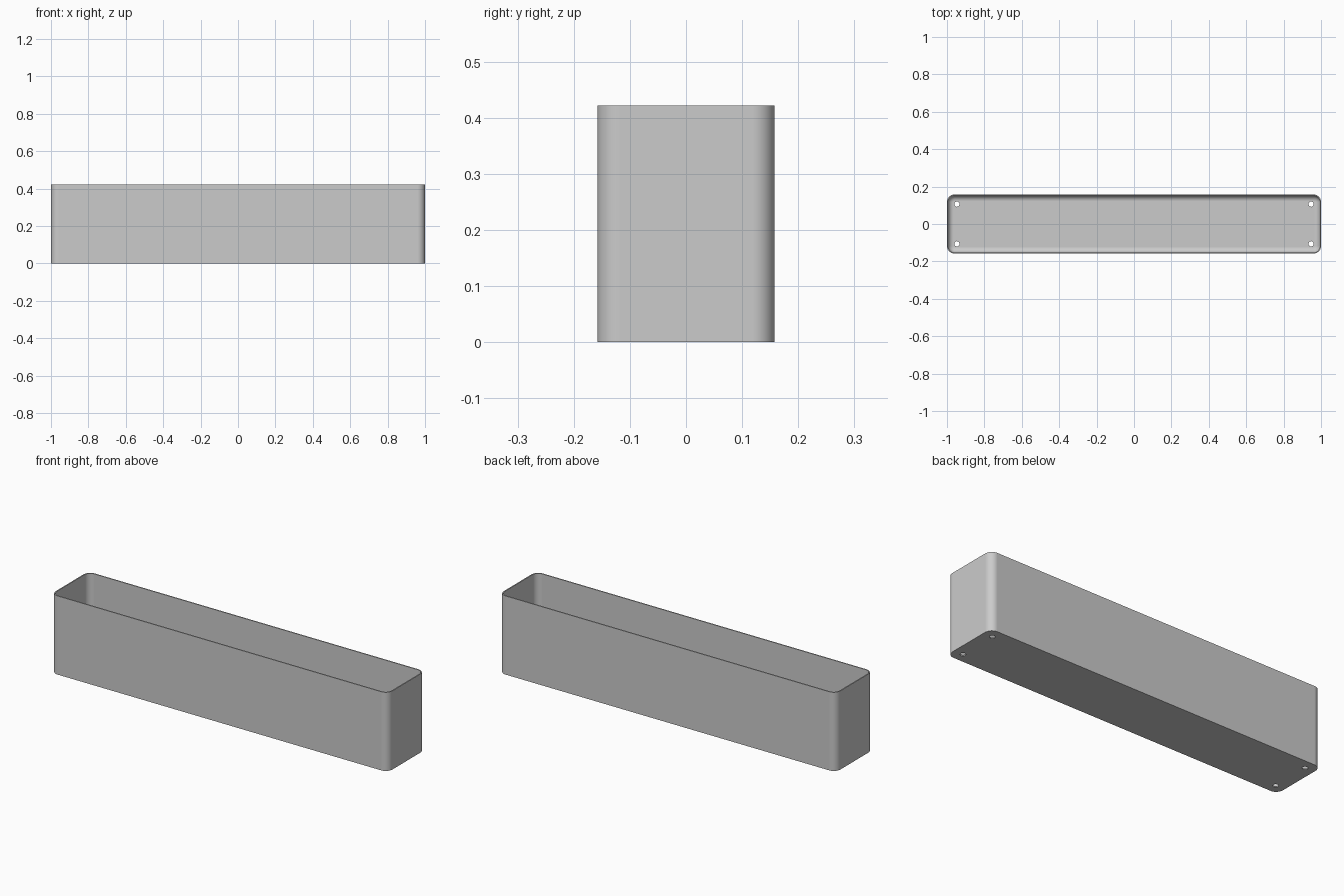
import bpy
import bmesh
from math import cos, sin, pi

cube = bpy.data.objects.get("Cube")
if cube:
    bpy.data.objects.remove(cube, do_unlink=True)

HALF_X, HALF_Y, HEIGHT = 1.0, 0.158, 0.422
CORNER, WALL, FILLET = 0.04, 0.006, 0.03
HOLE_X, HOLE_Y, HOLE_R = 0.947, 0.106, 0.014
CORNER_STEPS, FILLET_STEPS = 10, 8

grey = bpy.data.materials.new("light grey")
grey.use_nodes = True
colour = (0.6, 0.6, 0.6, 1)
grey.diffuse_color = colour
grey.node_tree.nodes["Principled BSDF"].inputs["Base Color"].default_value = colour


def add_object(name, bm):
    bmesh.ops.recalc_face_normals(bm, faces=bm.faces)
    mesh = bpy.data.meshes.new(name)
    bm.to_mesh(mesh)
    bm.free()
    mesh.materials.append(grey)
    obj = bpy.data.objects.new(name, mesh)
    bpy.context.collection.objects.link(obj)
    return obj


def rounded_ring(bm, inset, z):
    """Rounded rectangle of vertices, inset from the outer wall."""
    r = CORNER - inset
    cx, cy = HALF_X - CORNER, HALF_Y - CORNER
    ring = []
    for quarter, (sx, sy) in enumerate([(1, 1), (-1, 1), (-1, -1), (1, -1)]):
        for i in range(CORNER_STEPS + 1):
            a = (quarter + i / CORNER_STEPS) * pi / 2
            ring.append(bm.verts.new((sx * cx + r * cos(a), sy * cy + r * sin(a), z)))
    return ring


# Section from the outer base, over the rim, down to the inner floor
section = [(0, 0), (0, HEIGHT), (WALL, HEIGHT)]
for i in range(FILLET_STEPS + 1):
    a = i / FILLET_STEPS * pi / 2
    section.append((WALL + FILLET * (1 - cos(a)), WALL + FILLET * (1 - sin(a))))

# Open trough
bm = bmesh.new()
rings = [rounded_ring(bm, inset, z) for inset, z in section]
for low, high in zip(rings, rings[1:]):
    for i in range(len(low)):
        j = (i + 1) % len(low)
        bm.faces.new((low[i], low[j], high[j], high[i]))
bm.faces.new(rings[0])
bm.faces.new(rings[-1])
trough = add_object("trough", bm)

# Drain holes near the four corners of the floor
bm = bmesh.new()
for sx in (-1, 1):
    for sy in (-1, 1):
        made = bmesh.ops.create_cone(bm, cap_ends=True, segments=24, radius1=HOLE_R,
                                     radius2=HOLE_R, depth=0.1)
        bmesh.ops.translate(bm, verts=made["verts"], vec=(sx * HOLE_X, sy * HOLE_Y, 0))
cutter = add_object("drain_hole_cutter", bm)
cutter.hide_render = True

cut = trough.modifiers.new("drain holes", "BOOLEAN")
cut.operation = "DIFFERENCE"
cut.solver = "EXACT"
cut.object = cutter

bpy.ops.object.select_all(action="DESELECT")
trough.select_set(True)
bpy.context.view_layer.objects.active = trough
bpy.ops.object.modifier_apply(modifier=cut.name)
bpy.data.objects.remove(cutter, do_unlink=True)

# Smooth rounded corners with flat walls and floor
bpy.ops.object.shade_smooth_by_angle(angle=pi / 6)
weighted = trough.modifiers.new("flat walls", "WEIGHTED_NORMAL")
weighted.keep_sharp = True
